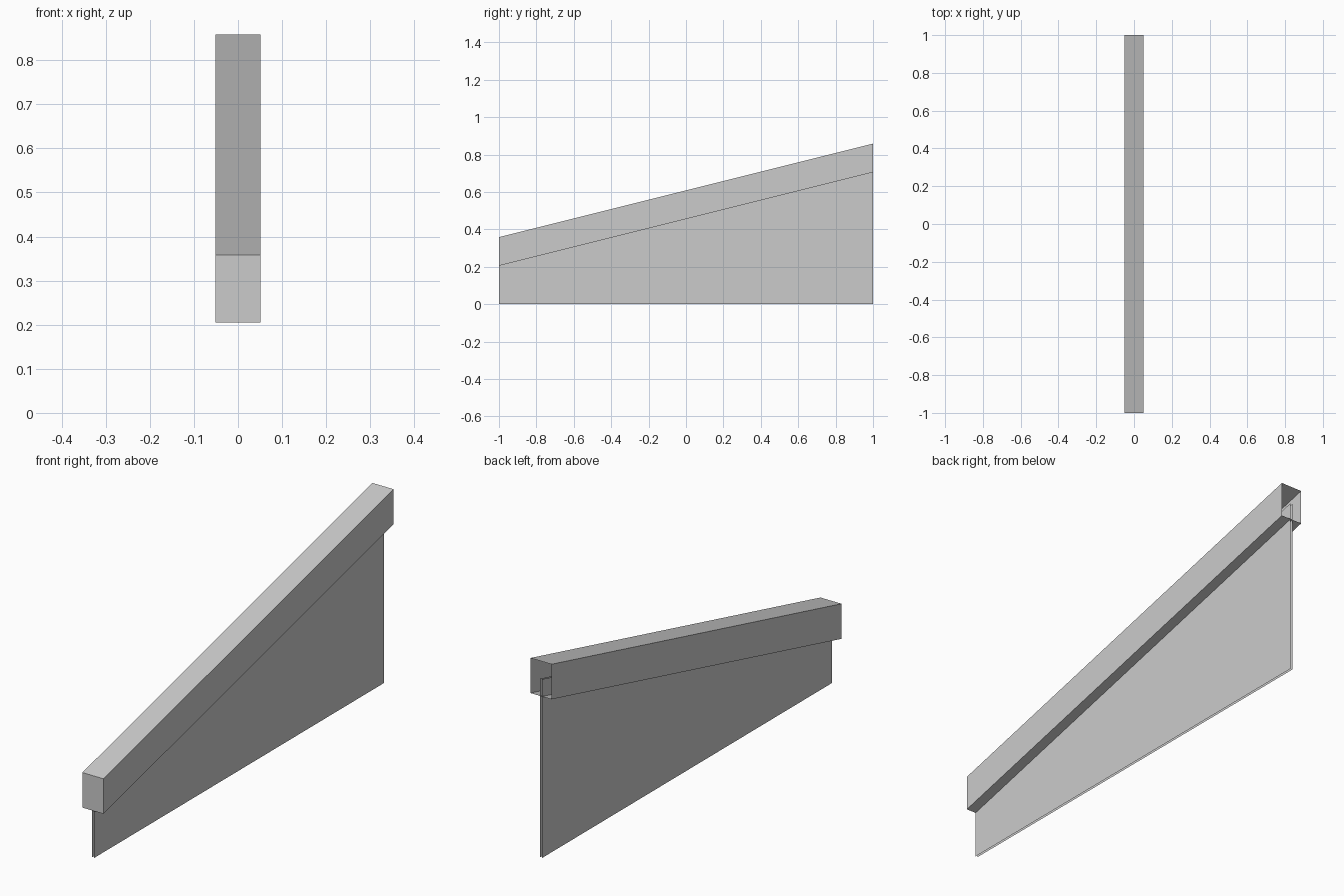
import bpy
import bmesh

cube = bpy.data.objects.get("Cube")
if cube:
    bpy.data.objects.remove(cube, do_unlink=True)

RISE = 0.5          # climb from front to back
RAIL_BOTTOM = 0.205  # heights at the front end
RAIL_TOP = 0.358
PANEL_TOP = 0.28

grey = bpy.data.materials.new("light_grey")
grey.use_nodes = True
colour = (0.6, 0.6, 0.6, 1)
grey.diffuse_color = colour
grey.node_tree.nodes["Principled BSDF"].inputs["Base Color"].default_value = colour


def sloped_box(name, width, bottom, top, open_side):
    """Box whose bottom and top are height functions of y; open_side picks faces to remove."""
    bm = bmesh.new()
    bmesh.ops.create_cube(bm, size=2)
    bm.normal_update()
    unwanted = [f for f in bm.faces if open_side(f.normal)]
    bmesh.ops.delete(bm, geom=unwanted, context='FACES_ONLY')
    for v in bm.verts:
        height = top if v.co.z > 0 else bottom
        v.co.x *= width / 2
        v.co.z = height(v.co.y)
    mesh = bpy.data.meshes.new(name)
    bm.to_mesh(mesh)
    bm.free()
    mesh.materials.append(grey)
    obj = bpy.data.objects.new(name, mesh)
    bpy.context.collection.objects.link(obj)
    return obj


def slope(start):
    return lambda y: start + RISE * (y + 1) / 2


# Hollow rail, closed at the front and open at the back
sloped_box("sloped_rail", 0.102, slope(RAIL_BOTTOM), slope(RAIL_TOP),
           lambda n: n.y > 0.5)

# Thin two-sheet panel whose top edge runs up inside the rail
sloped_box("side_panel", 0.01, lambda y: 0, slope(PANEL_TOP),
           lambda n: abs(n.x) < 0.5)
